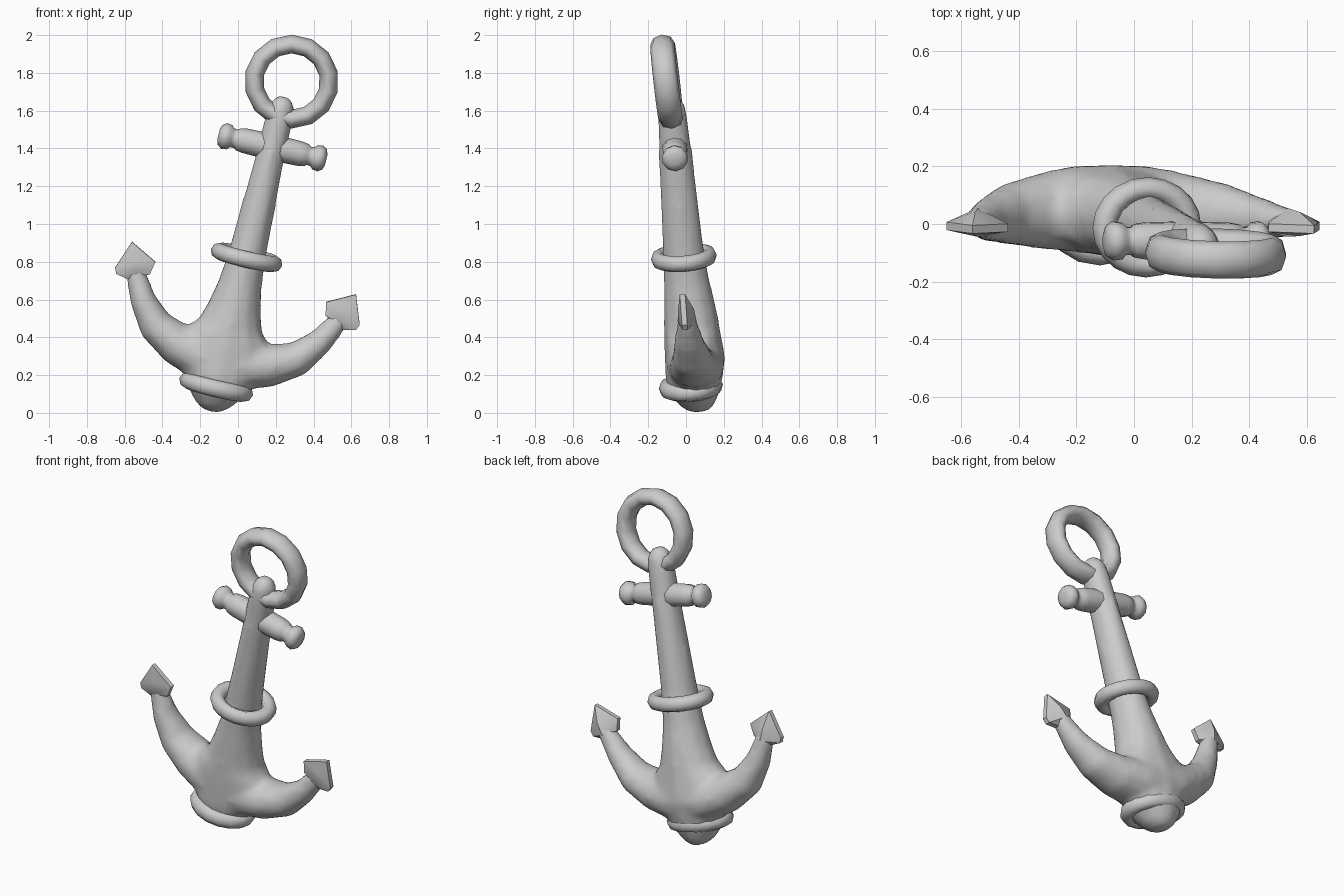
import bpy, bmesh, math
from mathutils import Matrix, Vector

if "Cube" in bpy.data.objects:
    bpy.data.objects.remove(bpy.data.objects["Cube"])

# The whole anchor is modelled upright, then leaned sideways and forwards
LEAN = (Matrix.Translation((-0.148, 0.055, 0.0))
        @ Matrix.Rotation(math.radians(13.2), 4, 'Y')
        @ Matrix.Rotation(math.radians(4.5), 4, 'X'))


def loft(bm, sections, sides=12):
    """Tube through (x, z, in-plane radius, y radius[, y]) sections in the xz plane."""
    pts = [Vector((s[0], 0, s[1])) for s in sections]
    rings = []
    for i, s in enumerate(sections):
        t = (pts[min(i + 1, len(pts) - 1)] - pts[max(i - 1, 0)]).normalized()
        n = Vector((t.z, 0, -t.x))
        y0 = s[4] if len(s) > 4 else 0
        ring = []
        for k in range(sides):
            a = 2 * math.pi * k / sides
            ring.append(bm.verts.new(pts[i] + n * (s[2] * math.cos(a))
                                     + Vector((0, y0 + s[3] * math.sin(a), 0))))
        rings.append(ring)
    for a, b in zip(rings, rings[1:]):
        for k in range(sides):
            j = (k + 1) % sides
            bm.faces.new((a[k], a[j], b[j], b[k]))
    bm.faces.new(rings[0])
    bm.faces.new(rings[-1])


def mirrored(half):
    """Half a section list from x = 0 outwards -> full list, left to right."""
    return [(-s[0],) + tuple(s[1:]) for s in reversed(half) if s[0] > 0] + half


def finish(bm, name, angle=50):
    bmesh.ops.recalc_face_normals(bm, faces=bm.faces[:])
    me = bpy.data.meshes.new(name)
    bm.to_mesh(me)
    bm.free()
    ob = bpy.data.objects.new(name, me)
    bpy.context.collection.objects.link(ob)
    ob.matrix_world = LEAN
    bpy.ops.object.select_all(action='DESELECT')
    ob.select_set(True)
    bpy.context.view_layer.objects.active = ob
    bpy.ops.object.shade_smooth_by_angle(angle=math.radians(angle))
    return ob


def torus(name, centre, R, r, rot, scale, major):
    bpy.ops.mesh.primitive_torus_add(major_radius=R, minor_radius=r,
                                     major_segments=major, minor_segments=8)
    ob = bpy.context.object
    ob.name = name
    ob.matrix_world = (LEAN @ Matrix.Translation(centre)
                       @ Matrix.Diagonal((*scale, 1)) @ rot)
    bpy.ops.object.shade_smooth_by_angle(angle=math.radians(60))
    return ob


# Shank flaring into the crown, and the two curved arms, fused together
bm = bmesh.new()
loft(bm, [(0, 0.008, 0.04, 0.05, 0.02), (0, 0.04, 0.09, 0.09, 0.01),
          (0, 0.11, 0.15, 0.135), (0, 0.2, 0.20, 0.155, 0.005),
          (0, 0.32, 0.255, 0.16, 0.015), (0, 0.41, 0.235, 0.152, 0.012),
          (0, 0.48, 0.172, 0.147, 0.012), (0, 0.58, 0.142, 0.138, 0.01),
          (0, 0.72, 0.114, 0.122, 0.004), (0, 0.9, 0.1, 0.11),
          (0, 1.35, 0.079, 0.092), (0, 1.6, 0.075, 0.08),
          (0, 1.68, 0.068, 0.07), (0, 1.725, 0.035, 0.035)])
loft(bm, mirrored([(0, 0.28, 0.14, 0.155, 0.02), (0.13, 0.285, 0.127, 0.153, 0.02),
                   (0.25, 0.316, 0.115, 0.135, 0.015), (0.387, 0.386, 0.094, 0.108, 0.01),
                   (0.482, 0.502, 0.07, 0.08), (0.54, 0.61, 0.057, 0.056),
                   (0.566, 0.67, 0.05, 0.045)]))
body = finish(bm, "shank_and_arms")
rm = body.modifiers.new("fuse", 'REMESH')
rm.mode = 'VOXEL'
rm.voxel_size = 0.022
rm.use_smooth_shade = True
sm = body.modifiers.new("blend", 'SMOOTH')
sm.factor = 0.5
sm.iterations = 5

# Pointed flukes at the arm tips
outline = [(0.478, 0.645), (0.464, 0.715), (0.609, 0.791),
           (0.665, 0.637), (0.652, 0.607), (0.585, 0.593)]
ridge = [(0.552, 0.63, 0.05), (0.578, 0.70, 0.042)]
for side, sx in (("left", -1), ("right", 1)):
    bm = bmesh.new()
    for sy in (-1, 1):
        for x, z in outline:
            bm.verts.new((sx * x, sy * 0.014 - 0.012, z))
        for x, z, y in ridge:
            bm.verts.new((sx * x, sy * y, z))
    bmesh.ops.convex_hull(bm, input=bm.verts[:])
    finish(bm, side + "_fluke", 35)

# Cross bar with a knob at each end
bm = bmesh.new()
loft(bm, [(x, 1.449, r, r) for x, r in
          [(s[0], s[1]) for s in mirrored([(0, 0.07), (0.15, 0.066), (0.185, 0.06),
                                           (0.198, 0.05), (0.218, 0.051), (0.232, 0.066),
                                           (0.262, 0.07), (0.284, 0.055), (0.293, 0.028)])]],
     sides=10)
finish(bm, "cross_bar")

# Top ring, shank collar and crown collar
flat = Matrix.Identity(4)
upright = Matrix.Rotation(math.radians(92), 4, 'X')
torus("top_ring", (0.02, -0.015, 1.813), 0.2, 0.05, upright, (1, 1.3, 1), 14)
torus("shank_collar", (0, 0, 0.848), 0.15, 0.044, flat, (1, 0.9, 1), 20)
torus("crown_collar", (0, -0.018, 0.144), 0.155, 0.045, flat, (1, 0.85, 1), 16)
